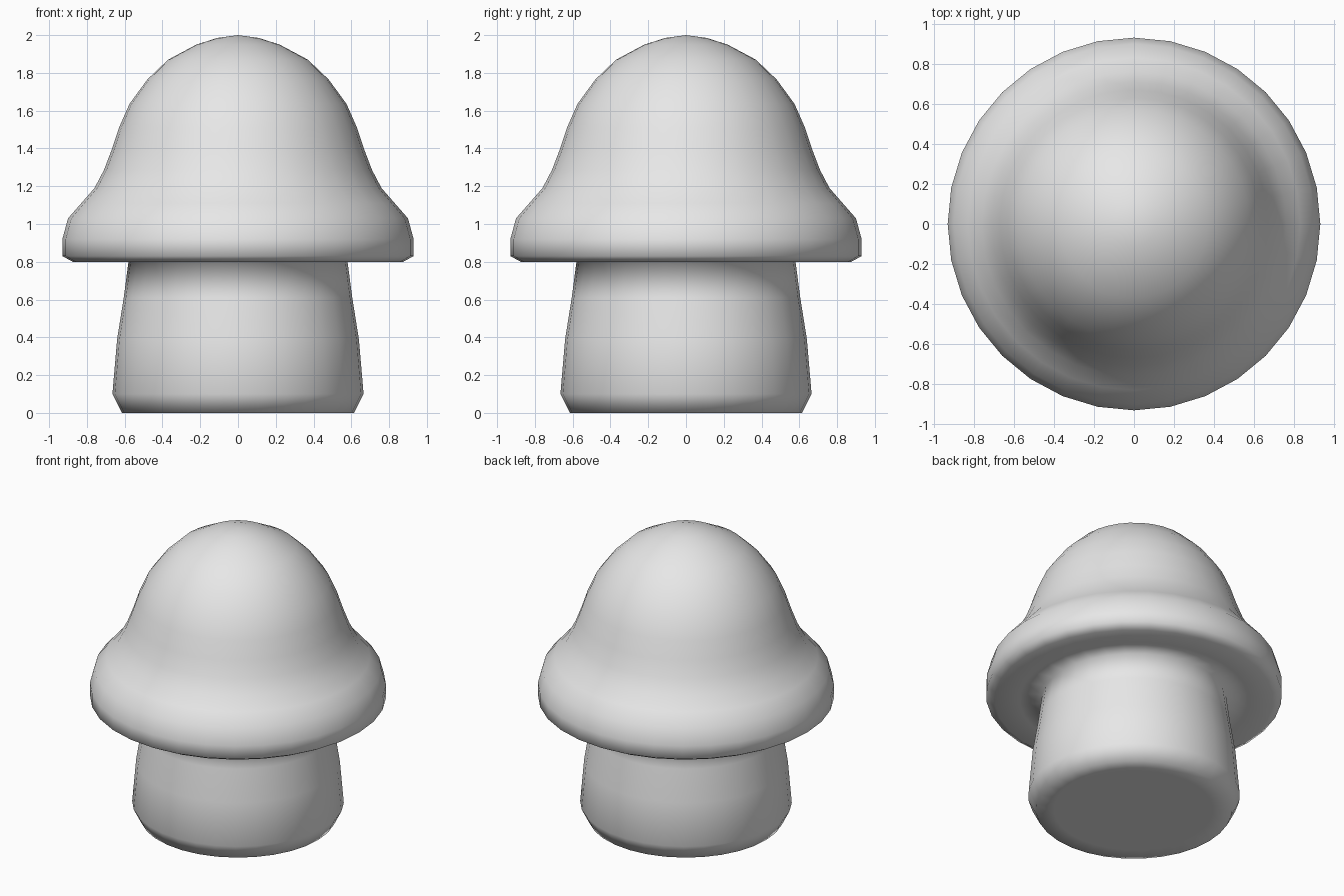
import bpy, bmesh, math

if "Cube" in bpy.data.objects:
    bpy.data.objects.remove(bpy.data.objects["Cube"])

SEGMENTS = 32

grey = bpy.data.materials.new("plain grey")
grey.diffuse_color = (0.8, 0.8, 0.8, 1)
grey.use_nodes = True
grey.node_tree.nodes["Principled BSDF"].inputs["Base Color"].default_value = grey.diffuse_color


def lathe(name, profile):
    """Spin an (r, z) profile, listed from bottom to top, around the z axis."""
    bm = bmesh.new()
    rings = []
    for r, z in profile:
        if r == 0:
            rings.append([bm.verts.new((0, 0, z))] * SEGMENTS)
        else:
            rings.append([bm.verts.new((r * math.cos(a), r * math.sin(a), z))
                          for a in (math.tau * i / SEGMENTS for i in range(SEGMENTS))])
    for low, high in zip(rings, rings[1:]):
        for i in range(SEGMENTS):
            j = (i + 1) % SEGMENTS
            corners = [low[i], low[j], high[j], high[i]]
            bm.faces.new(list(dict.fromkeys(corners)))
    mesh = bpy.data.meshes.new(name)
    bm.to_mesh(mesh)
    bm.free()
    mesh.materials.append(grey)
    mesh.shade_smooth()
    obj = bpy.data.objects.new(name, mesh)
    bpy.context.collection.objects.link(obj)
    return obj


# Stem with a chamfered foot, flowing into the flat underside, rim and bell-shaped cap
stem = [(0, 0), (0.5, 0), (0.615, 0), (0.665, 0.10), (0.64, 0.39), (0.605, 0.61), (0.58, 0.80)]
cap = [(0.72, 0.80), (0.875, 0.80), (0.93, 0.83), (0.93, 0.92), (0.90, 1.03),
       (0.83, 1.11), (0.76, 1.19), (0.71, 1.285), (0.67, 1.39), (0.63, 1.51),
       (0.575, 1.635), (0.48, 1.765), (0.37, 1.87), (0.22, 1.95), (0.11, 1.985), (0, 2.0)]
lathe("mushroom", stem + cap)
